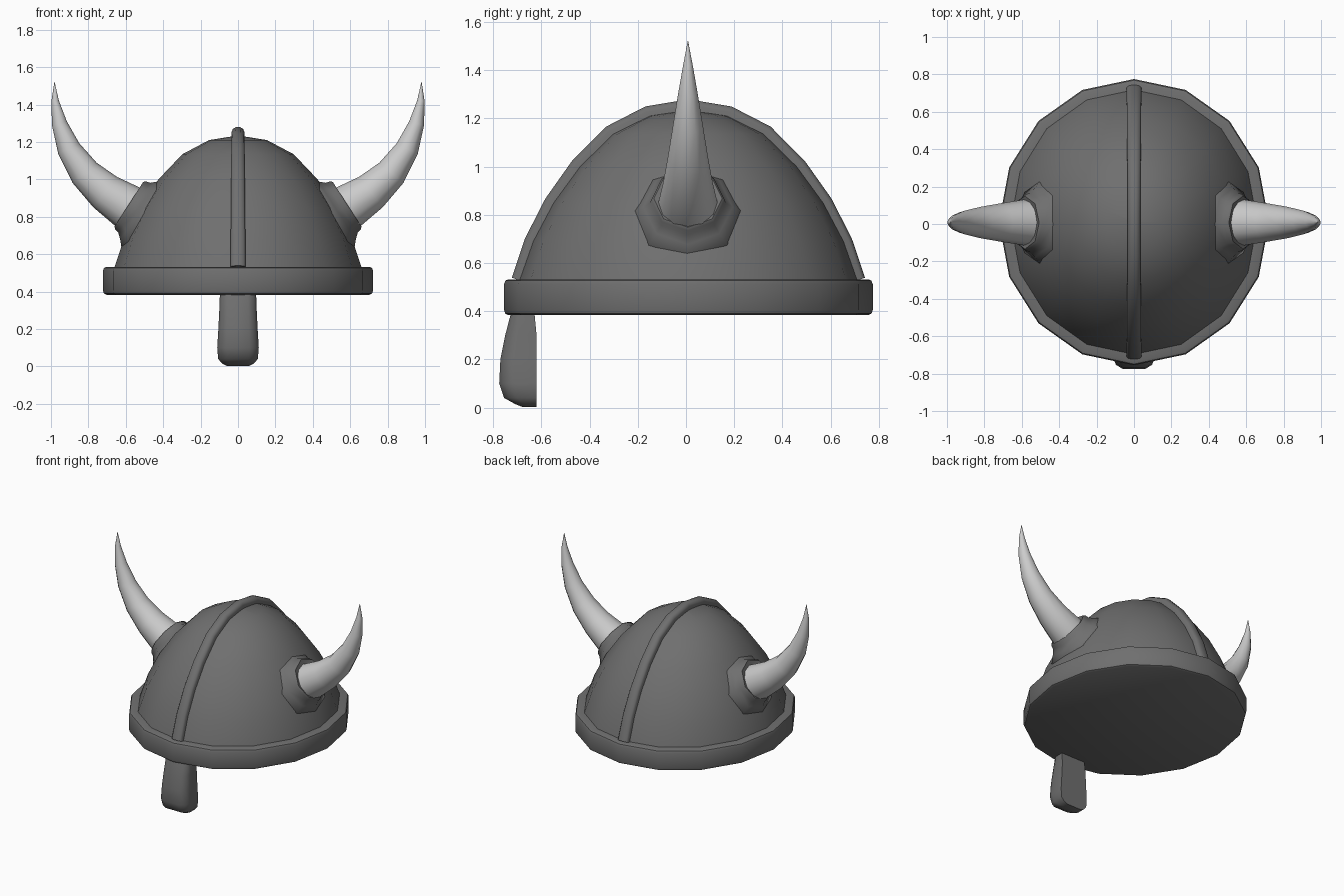
import bpy, bmesh, math
from mathutils import Vector

if "Cube" in bpy.data.objects:
    bpy.data.objects.remove(bpy.data.objects["Cube"])

CY = 0.01  # helmet centre in y


def material(name, v):
    m = bpy.data.materials.new(name)
    m.diffuse_color = (v, v, v, 1)
    m.use_nodes = True
    m.node_tree.nodes["Principled BSDF"].inputs["Base Color"].default_value = m.diffuse_color
    return m


STEEL = material("dark_steel", 0.16)
BONE = material("pale_horn", 0.55)


def loft(name, rings, mat, angle=40):
    """Skin a list of closed rings and cap both ends."""
    bm = bmesh.new()
    loops = [[bm.verts.new(p) for p in r] for r in rings]
    n = len(loops[0])
    for a, b in zip(loops, loops[1:]):
        for i in range(n):
            j = (i + 1) % n
            bm.faces.new((a[i], a[j], b[j], b[i]))
    bm.faces.new(loops[0])
    bm.faces.new(loops[-1])
    bmesh.ops.remove_doubles(bm, verts=bm.verts, dist=0.0005)
    bmesh.ops.recalc_face_normals(bm, faces=bm.faces)
    me = bpy.data.meshes.new(name)
    bm.to_mesh(me)
    bm.free()
    ob = bpy.data.objects.new(name, me)
    bpy.context.collection.objects.link(ob)
    me.materials.append(mat)
    bpy.ops.object.select_all(action='DESELECT')
    ob.select_set(True)
    bpy.context.view_layer.objects.active = ob
    bpy.ops.object.shade_smooth_by_angle(angle=math.radians(angle))
    return ob


def oval(rx, ry, z, n=16):
    return [(rx * math.sin(i * math.tau / n), CY + ry * math.cos(i * math.tau / n), z)
            for i in range(n)]


def disc(x, z, axis, r, n):
    """Ring around an axis lying in the xz plane."""
    a = Vector((axis[0], 0, axis[1])).normalized()
    u = Vector((a.z, 0, -a.x))
    c = Vector((x, CY - 0.002, z))
    return [c + u * r * math.cos(i * math.tau / n) + Vector((0, 1, 0)) * r * math.sin(i * math.tau / n)
            for i in range(n)]


# Sixteen-sided dome
DOME = [(1, 0.53), (0.92, 0.69), (0.80, 0.85), (0.645, 1.0),
        (0.45, 1.135), (0.235, 1.21), (0.0005, 1.235)]
RX, RY = 0.66, 0.708
loft("dome", [oval(RX * s, RY * s, z) for s, z in [(1.03, 0.45)] + DOME], STEEL, 60)

# Rim band with softened edges and a closed underside
RIM = [(0.975, 0.383), (0.993, 0.39), (1, 0.405), (1, 0.512), (0.992, 0.527), (0.975, 0.532), (0.88, 0.532)]
loft("rim", [oval(0.722 * s, 0.765 * s, z) for s, z in RIM], STEEL, 32)

# Crest ridge over the dome from front to back
half = [(RY * s, z) for s, z in DOME[:-1]]
path = [Vector((0, -y, z)) for y, z in half] + [Vector((0, 0, 1.235))] + \
       [Vector((0, y, z)) for y, z in reversed(half)]
rings = []
for k, p in enumerate(path):
    t = (path[min(k + 1, len(path) - 1)] - path[max(k - 1, 0)]).normalized()
    nrm = Vector((0, -t.z, t.y))
    f = 1 - abs(k - 6) / 6
    w, h = 0.040 - 0.006 * f, 0.026 + 0.018 * f
    rings.append([p + Vector((x * w, CY, 0)) + nrm * d for x, d in
                  ((-1, -0.04), (-1, h * 0.45), (-0.8, h * 0.8), (-0.35, h),
                   (0.35, h), (0.8, h * 0.8), (1, h * 0.45), (1, -0.04))])
loft("crest_ridge", rings, STEEL, 50)

# Nose guard: flat back, bulging rounded front
# z, half width, back y, front y
NOSE = [(0.43, 0.095, -0.63, -0.71), (0.385, 0.097, -0.628, -0.728), (0.30, 0.10, -0.62, -0.75),
        (0.20, 0.105, -0.62, -0.77), (0.10, 0.111, -0.62, -0.775), (0.04, 0.106, -0.62, -0.755),
        (0.015, 0.085, -0.62, -0.71), (0.003, 0.06, -0.62, -0.68)]
rings = []
for z, w, b, f in NOSE:
    d = f - b
    rings.append([(x * w, b + d * q, z) for x, q in
                  ((-1, 0), (-1, 0.6), (-0.88, 0.85), (-0.55, 1),
                   (0.55, 1), (0.88, 0.85), (1, 0.6), (1, 0))])
loft("nose_guard", rings, STEEL, 45)

# Horns and their flared collars, one per side
# x, z, radius
HORN = [(0.50, 0.80, 0.125), (0.59, 0.853, 0.122), (0.71, 0.932, 0.103), (0.82, 1.035, 0.084),
        (0.905, 1.165, 0.063), (0.955, 1.30, 0.041), (0.978, 1.42, 0.020), (0.981, 1.52, 0.001)]
# distance along collar axis, radius
COLLAR = [(-0.15, 0.23), (-0.10, 0.23), (-0.06, 0.185), (-0.03, 0.158), (-0.006, 0.152),
          (0.004, 0.142), (-0.004, 0.11)]
AX = (0.84, 0.54)
for side, label in ((1, "right"), (-1, "left")):
    rings = []
    for k, (x, z, r) in enumerate(HORN):
        a, b = HORN[max(k - 1, 0)], HORN[min(k + 1, len(HORN) - 1)]
        rings.append(disc(x, z, (b[0] - a[0], b[1] - a[1]), r, 12))
    cuffs = [disc(0.58 + AX[0] * s, 0.865 + AX[1] * s, AX, r, 8) for s, r in COLLAR]
    for name, rs, mat, ang in (("horn", rings, BONE, 60), ("horn_collar", cuffs, STEEL, 50)):
        loft(f"{label}_{name}", [[(p.x * side, p.y, p.z) for p in r] for r in rs], mat, ang)
